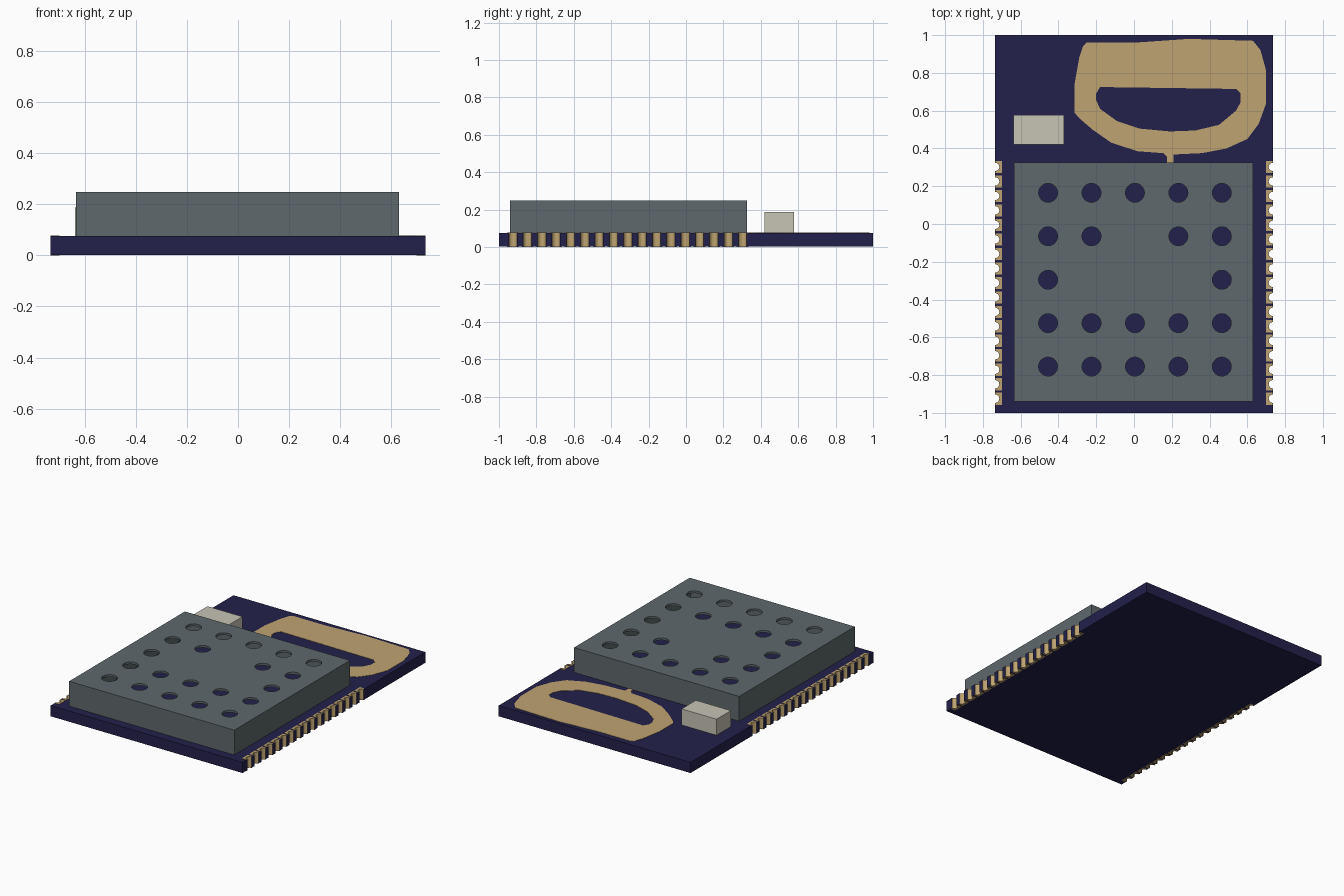
import bpy, bmesh
from math import sin, cos, pi, radians

cube = bpy.data.objects.get("Cube")
if cube:
    bpy.data.objects.remove(cube)


def material(name, r, g, b):
    m = bpy.data.materials.new(name)
    m.use_nodes = True
    m.diffuse_color = (r, g, b, 1)
    bsdf = m.node_tree.nodes["Principled BSDF"]
    bsdf.inputs["Base Color"].default_value = (r, g, b, 1)
    bsdf.inputs["Roughness"].default_value = 0.6
    return m


navy = material("navy board", .017, .015, .07)
gold = material("gold plating", .52, .37, .165)
grey = material("grey metal", .115, .14, .15)
ivory = material("ivory ceramic", .57, .55, .46)


def rectangle(x0, x1, y0, y1):
    return [(x0, y0), (x1, y0), (x1, y1), (x0, y1)]


def circle(cx, cy, r, n=32):
    return [(cx + r * cos(2 * pi * i / n), cy + r * sin(2 * pi * i / n)) for i in range(n)]


def plate(name, loops, z0, z1, mat):
    """Flat plate between two heights; loops inside the first one become holes."""
    curve = bpy.data.curves.new(name, "CURVE")
    curve.dimensions = "2D"
    curve.fill_mode = "BOTH"
    curve.extrude = (z1 - z0) / 2
    for loop in loops:
        spline = curve.splines.new("POLY")
        spline.points.add(len(loop) - 1)
        spline.use_cyclic_u = True
        for point, (x, y) in zip(spline.points, loop):
            point.co = (x, y, 0, 1)
    temp = bpy.data.objects.new(name + " outline", curve)
    bpy.context.collection.objects.link(temp)
    graph = bpy.context.evaluated_depsgraph_get()
    mesh = bpy.data.meshes.new_from_object(temp.evaluated_get(graph))
    bpy.data.objects.remove(temp)
    bpy.data.curves.remove(curve)

    bm = bmesh.new()
    bm.from_mesh(mesh)
    bmesh.ops.translate(bm, verts=bm.verts, vec=(0, 0, (z0 + z1) / 2))
    bmesh.ops.remove_doubles(bm, verts=bm.verts, dist=1e-5)
    bmesh.ops.recalc_face_normals(bm, faces=bm.faces)
    for f in bm.faces:
        f.smooth = False
    bm.to_mesh(mesh)
    bm.free()
    mesh.name = name
    mesh.materials.clear()
    mesh.materials.append(mat)
    obj = bpy.data.objects.new(name, mesh)
    bpy.context.collection.objects.link(obj)
    return obj


# Main dimensions
HALF_X, BOTTOM, TOP = .735, .002, .076
SKIN = .002
NOTCH, PITCH = .022, .0767
pad_ys = [-.925 + PITCH * i for i in range(17)]


def notch(y, steps=10):
    """Half circle bitten into the right-hand edge, going up."""
    return [(HALF_X - NOTCH * sin(pi * i / steps), y - NOTCH * cos(pi * i / steps))
            for i in range(steps + 1)]


def turned(loop):
    return [(-x, y) for x, y in reversed(loop)]


# Circuit board with notched sides, plated inside the notches
edge = [(HALF_X, -1)] + [p for y in pad_ys for p in notch(y)] + [(HALF_X, 1)]
board = plate("circuit_board", [edge + turned(edge)], BOTTOM, TOP, navy)
board.data.materials.append(gold)
for face in board.data.polygons:
    if abs(face.normal.z) < .5 and .7 < abs(face.center.x) < HALF_X - .0005:
        face.material_index = 1

# Contact pads above and below each notch
for i, y in enumerate(pad_ys):
    right = [(.7, y - .032), (HALF_X, y - .032)] + notch(y) + [(HALF_X, y + .032), (.7, y + .032)]
    for side, loop in (("left", right), ("right", turned(right))):
        plate(f"{side}_top_pad_{i + 1}", [loop], TOP, TOP + SKIN, gold)
        plate(f"{side}_bottom_pad_{i + 1}", [loop], BOTTOM - SKIN, BOTTOM, gold)

# Hollow shield can: perforated roof on four thin walls
X0, X1, Y0, Y1, ROOF, WALL = -.635, .63, -.94, .325, .248, .015
holes = []
for row in range(5):
    for col in range(5):
        blank = (row == 1 and col == 2) or (row == 2 and 0 < col < 4)
        if not blank:
            holes.append(circle(-.455 + .23 * col, .165 - .23 * row, .05))
outer = rectangle(X0, X1, Y0, Y1)
inner = rectangle(X0 + WALL, X1 - WALL, Y0 + WALL, Y1 - WALL)
plate("shield_roof", [outer] + holes, ROOF - WALL, ROOF, grey)
plate("shield_walls", [outer, inner], TOP, ROOF - WALL, grey)

# Small ceramic component beside the antenna
plate("ceramic_component", [rectangle(-.638, -.37, .42, .577)], TOP, .187, ivory)

# Printed loop antenna with its feed tab
loop_outside = [
    (-.25, .96), (0, .96), (.29, .98), (.63, .97), (.67, .92), (.7, .81), (.7, .64),
    (.66, .53), (.6, .45), (.49, .4), (.36, .375), (.21, .368), (.21, .32), (.175, .32),
    (.175, .355), (.155, .375), (.02, .385), (-.12, .43), (-.22, .5), (-.29, .56),
    (-.315, .59), (-.315, .74), (-.29, .88), (-.27, .94)]
loop_inside = [
    (-.18, .725), (.54, .715), (.565, .69), (.565, .645), (.54, .6), (.45, .525),
    (.325, .495), (.19, .49), (.03, .505), (-.09, .545), (-.18, .61), (-.2, .655), (-.2, .69)]
plate("loop_antenna", [loop_outside, loop_inside], TOP, TOP + SKIN, gold)
